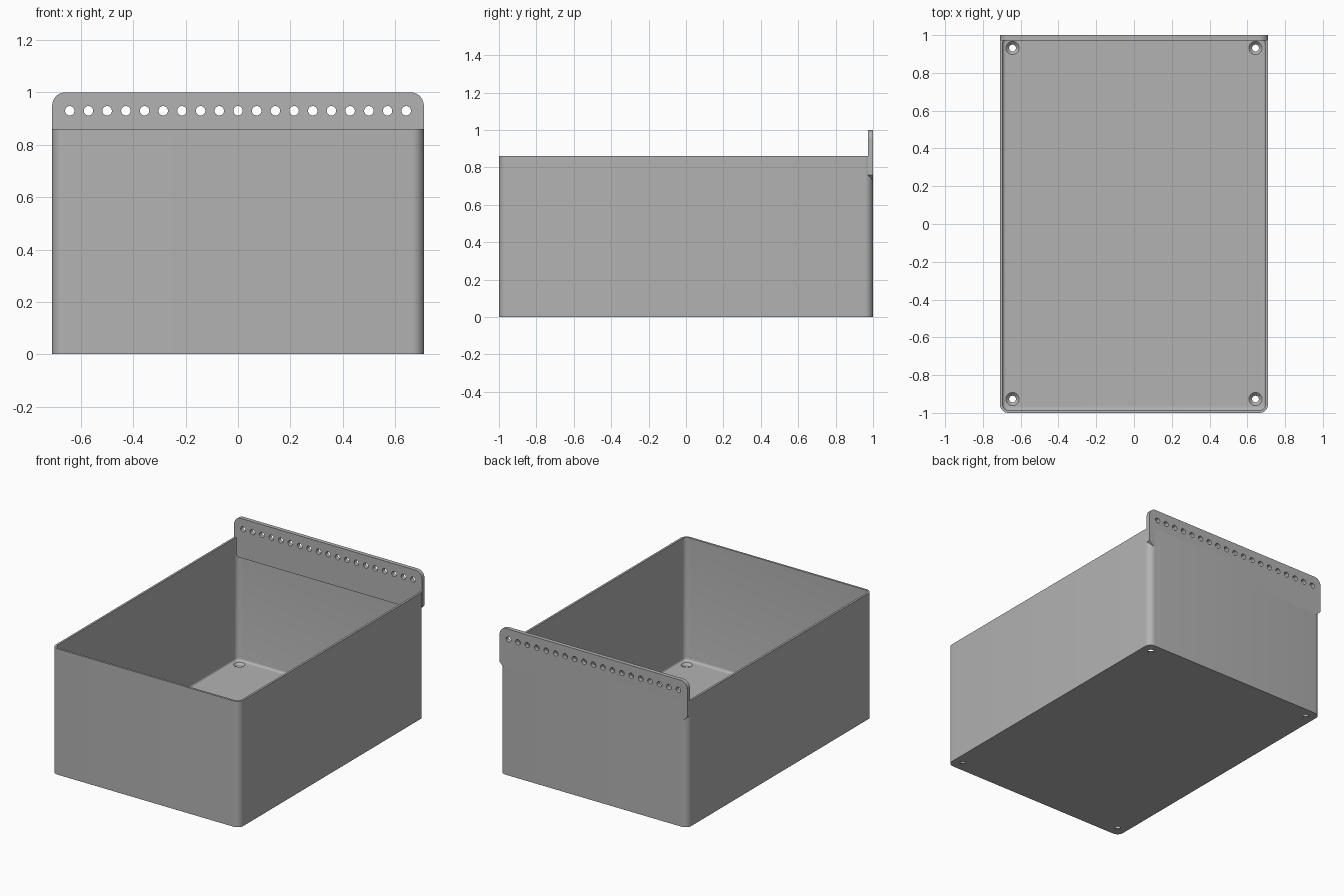
import bpy, bmesh
from math import sin, cos, pi
from mathutils import Matrix

default = bpy.data.objects.get("Cube")
if default:
    bpy.data.objects.remove(default)

grey = bpy.data.materials.new("light_grey")
grey.use_nodes = True
colour = (0.448, 0.448, 0.448, 1)
grey.diffuse_color = colour
grey.node_tree.nodes["Principled BSDF"].inputs["Base Color"].default_value = colour

HALF_W, HALF_L, HEIGHT = 0.71, 1.0, 0.86
WALL, FLOOR, RADIUS, FILLET = 0.014, 0.02, 0.045, 0.016
HOLE_R = 0.018


def make_object(name, bm):
    bmesh.ops.recalc_face_normals(bm, faces=bm.faces)
    mesh = bpy.data.meshes.new(name)
    bm.to_mesh(mesh)
    bm.free()
    mesh.materials.append(grey)
    obj = bpy.data.objects.new(name, mesh)
    bpy.context.collection.objects.link(obj)
    return obj


def activate(obj):
    bpy.ops.object.select_all(action='DESELECT')
    obj.select_set(True)
    bpy.context.view_layer.objects.active = obj


def cut(obj, cutter):
    cutter.hide_render = True
    mod = obj.modifiers.new("holes", 'BOOLEAN')
    mod.operation, mod.solver, mod.object = 'DIFFERENCE', 'EXACT', cutter
    activate(obj)
    bpy.ops.object.modifier_apply(modifier=mod.name)
    bpy.data.objects.remove(cutter)


def smooth(obj):
    activate(obj)
    bpy.ops.object.shade_smooth_by_angle(angle=0.5)


def rounded_ring(bm, inset, z, steps=8):
    """Loop of vertices around a rounded rectangle, inset from the outer wall."""
    r = RADIUS - inset
    cx, cy = HALF_W - RADIUS, HALF_L - RADIUS
    loop = []
    for k, (sx, sy) in enumerate([(1, 1), (-1, 1), (-1, -1), (1, -1)]):
        for i in range(steps + 1):
            a = (k + i / steps) * pi / 2
            loop.append(bm.verts.new((sx * cx + r * cos(a), sy * cy + r * sin(a), z)))
    return loop


# Open box: outer wall, rim, inner wall and filleted floor
bm = bmesh.new()
sections = [(0, 0), (0, HEIGHT), (WALL, HEIGHT)]
for i in range(5):
    a = i / 4 * pi / 2
    sections.append((WALL + FILLET * (1 - cos(a)), FLOOR + FILLET * (1 - sin(a))))
rings = [rounded_ring(bm, inset, z) for inset, z in sections]
for low, high in zip(rings, rings[1:]):
    n = len(low)
    for i in range(n):
        j = (i + 1) % n
        bm.faces.new((low[i], low[j], high[j], high[i]))
bm.faces.new(rings[0][::-1])
bm.faces.new(rings[-1])
box = make_object("box_shell", bm)

# Countersunk screw holes in the floor corners
bm = bmesh.new()
profile = [(HOLE_R, -0.05), (HOLE_R, 0.003), (0.035, FLOOR), (0.035, 0.05)]
for x in (-0.643, 0.643):
    for y in (-0.927, 0.932):
        loops = []
        for r, z in profile:
            loops.append([bm.verts.new((x + r * cos(i * pi / 12), y + r * sin(i * pi / 12), z))
                          for i in range(24)])
        for low, high in zip(loops, loops[1:]):
            for i in range(24):
                j = (i + 1) % 24
                bm.faces.new((low[i], low[j], high[j], high[i]))
        bm.faces.new(loops[0][::-1])
        bm.faces.new(loops[-1])
cut(box, make_object("screw_hole_cutter", bm))
smooth(box)

# Hanging panel: rounded top corners and chamfered lower corners
bm = bmesh.new()
corner, chamfer, bottom = 0.05, 0.03, 0.73
half = [(HALF_W - chamfer, bottom), (HALF_W, bottom + chamfer)]
for i in range(9):
    a = i / 8 * pi / 2
    half.append((HALF_W - corner + corner * cos(a), 1 - corner + corner * sin(a)))
outline = half + [(-x, z) for x, z in reversed(half)]
face = bm.faces.new([bm.verts.new((x, 0.972, z)) for x, z in outline])
made = bmesh.ops.extrude_face_region(bm, geom=[face])["geom"]
bmesh.ops.translate(bm, vec=(0, 0.028, 0),
                    verts=[v for v in made if isinstance(v, bmesh.types.BMVert)])
panel = make_object("hanging_panel", bm)

# Row of holes along the panel
bm = bmesh.new()
for i in range(19):
    place = Matrix.Translation(((i - 9) * 0.0714, 0.986, 0.93)) @ Matrix.Rotation(pi / 2, 4, 'X')
    bmesh.ops.create_cone(bm, cap_ends=True, segments=24, radius1=HOLE_R, radius2=HOLE_R,
                          depth=0.1, matrix=place)
cut(panel, make_object("panel_hole_cutter", bm))
smooth(panel)
